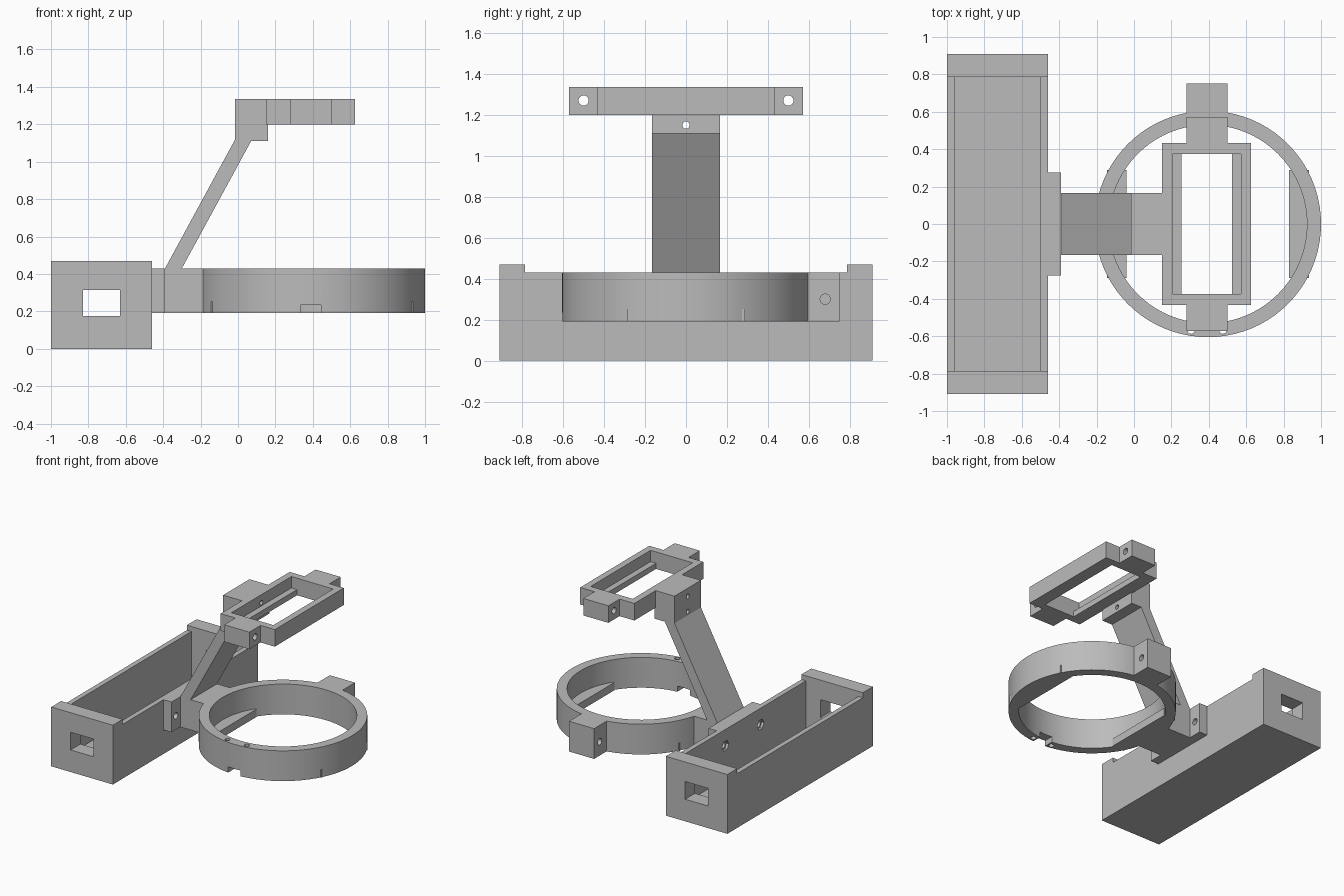
import bpy, bmesh, math
from mathutils import Matrix, Vector

cube = bpy.data.objects.get("Cube")
if cube:
    bpy.data.objects.remove(cube, do_unlink=True)

grey = bpy.data.materials.new("plain grey")
grey.use_nodes = True
grey.diffuse_color = (0.5, 0.5, 0.5, 1)
grey.node_tree.nodes["Principled BSDF"].inputs["Base Color"].default_value = (0.5, 0.5, 0.5, 1)


def finish(name, bm):
    bmesh.ops.recalc_face_normals(bm, faces=bm.faces)
    mesh = bpy.data.meshes.new(name)
    bm.to_mesh(mesh)
    bm.free()
    mesh.materials.append(grey)
    ob = bpy.data.objects.new(name, mesh)
    bpy.context.collection.objects.link(ob)
    return ob


def box(name, x, y, z):
    """Block from three (low, high) ranges."""
    bm = bmesh.new()
    bmesh.ops.create_cube(bm, size=1)
    for v in bm.verts:
        v.co = Vector([r[0] + (c + 0.5) * (r[1] - r[0]) for c, r in zip(v.co, (x, y, z))])
    return finish(name, bm)


def cylinder(name, centre, radius, length, axis="X", sides=24):
    bm = bmesh.new()
    bmesh.ops.create_cone(bm, cap_ends=True, segments=sides, radius1=radius,
                          radius2=radius, depth=length)
    turn = Matrix.Rotation(math.pi / 2, 4, "Y") if axis == "X" else Matrix()
    bm.transform(Matrix.Translation(centre) @ turn)
    return finish(name, bm)


def extrude_y(name, profile, half_width):
    """Side profile of (x, z) points, extruded symmetrically along y."""
    bm = bmesh.new()
    face = bm.faces.new([bm.verts.new((x, -half_width, z)) for x, z in profile])
    new = bmesh.ops.extrude_face_region(bm, geom=[face])["geom"]
    bmesh.ops.translate(bm, vec=(0, 2 * half_width, 0),
                        verts=[g for g in new if isinstance(g, bmesh.types.BMVert)])
    return finish(name, bm)


def select(ob):
    bpy.ops.object.select_all(action="DESELECT")
    ob.select_set(True)
    bpy.context.view_layer.objects.active = ob


def cut(ob, *cutters):
    """Subtract each cutter and discard it."""
    select(ob)
    for c in cutters:
        c.hide_render = True
        mod = ob.modifiers.new("cut", "BOOLEAN")
        mod.operation, mod.solver, mod.object = "DIFFERENCE", "EXACT", c
        bpy.ops.object.modifier_apply(modifier=mod.name)
        bpy.data.objects.remove(c, do_unlink=True)


def smooth(ob):
    select(ob)
    bpy.ops.object.shade_smooth_by_angle(angle=math.radians(30))


LOW, TOP = 0.19, 0.43      # ring level
FLOOR, ROOF = 1.2, 1.335   # upper frame level
ARM = 0.165                # arm half width
RX = 0.395                 # ring centre

# Long open box with raised ends and a window through each end
tray = box("tray", (-1, -0.46), (-0.91, 0.91), (0, 0.47))
cut(tray,
    box("lower_rims", (-1.1, -0.4), (-0.787, 0.787), (TOP, 0.6)),
    box("cavity", (-0.96, -0.5), (-0.787, 0.787), (0.04, 0.6)),
    box("end_windows", (-0.83, -0.63), (-1, 1), (0.175, 0.315)))

# Flange screwed to the tray
flange = box("flange", (-0.46, -0.39), (-0.275, 0.275), (LOW, TOP))
for y in (-0.22, 0.22):
    cut(tray, cylinder("drill", (-0.46, y, 0.3), 0.025, 0.2),
        cylinder("counterbore", (-0.5, y, 0.3), 0.042, 0.04, sides=6))
    cut(flange, cylinder("drill", (-0.43, y, 0.3), 0.025, 0.2))

# Ring with front notch and two small vertical holes
ring = cylinder("ring", (RX, 0, (LOW + TOP) / 2), 0.605, TOP - LOW, "Z", 80)
cut(ring, cylinder("bore", (RX, 0, 0.3), 0.53, 1, "Z", 80),
    box("notch", (0.335, 0.445), (-0.7, -0.45), (0.1, 0.235)),
    *[cylinder("pin_hole", (0.39 + s * 0.085, -0.567, 0.3), 0.02, 1, "Z", 16) for s in (-1, 1)])
smooth(ring)

# Straight ledges inside the ring
for side, s in (("right", -1), ("left", 1)):
    a, b = sorted((RX + s * 0.435, RX + s * 0.54))
    box(side + "_ring_ledge", (a, b), (-0.288, 0.288), (LOW, 0.252))

# Ring lug and neck
lug = box("ring_lug", (0.28, 0.5), (0.56, 0.75), (LOW, TOP))
cut(lug, cylinder("drill", (0.39, 0.68, 0.3), 0.025, 0.5))
smooth(lug)
box("neck", (-0.39, -0.15), (-ARM, ARM), (LOW, TOP))

# Slanted arm with its head block
arm = extrude_y("arm", [(-0.39, TOP), (-0.3, TOP), (0.07, 1.11), (0.16, 1.11), (0.16, FLOOR),
                        (0.15, FLOOR), (0.15, ROOF), (-0.015, ROOF), (-0.015, 1.12)], ARM)
cut(arm, *[cylinder("drill", (0.07, 0, z), 0.018, 0.5, sides=16) for z in (1.15, 1.27)])

# Rectangular upper frame
frame = box("upper_frame", (0.15, 0.625), (-0.432, 0.432), (FLOOR, ROOF))
cut(frame, box("opening", (0.205, 0.573), (-0.375, 0.375), (1, 2)),
    cylinder("drill", (0.17, 0, 1.27), 0.018, 0.2, sides=16))
for side, x in (("right", (0.205, 0.255)), ("left", (0.525, 0.573))):
    box(side + "_frame_ledge", x, (-0.375, 0.375), (FLOOR, FLOOR + 0.045))

# Drilled lugs at both ends of the frame
for side, s in (("front", -1), ("back", 1)):
    lug = box(side + "_frame_lug", (0.28, 0.5), sorted((s * 0.432, s * 0.572)), (FLOOR, ROOF))
    cut(lug, cylinder("drill", (0.39, s * 0.5, 1.27), 0.025, 0.5))
    smooth(lug)
